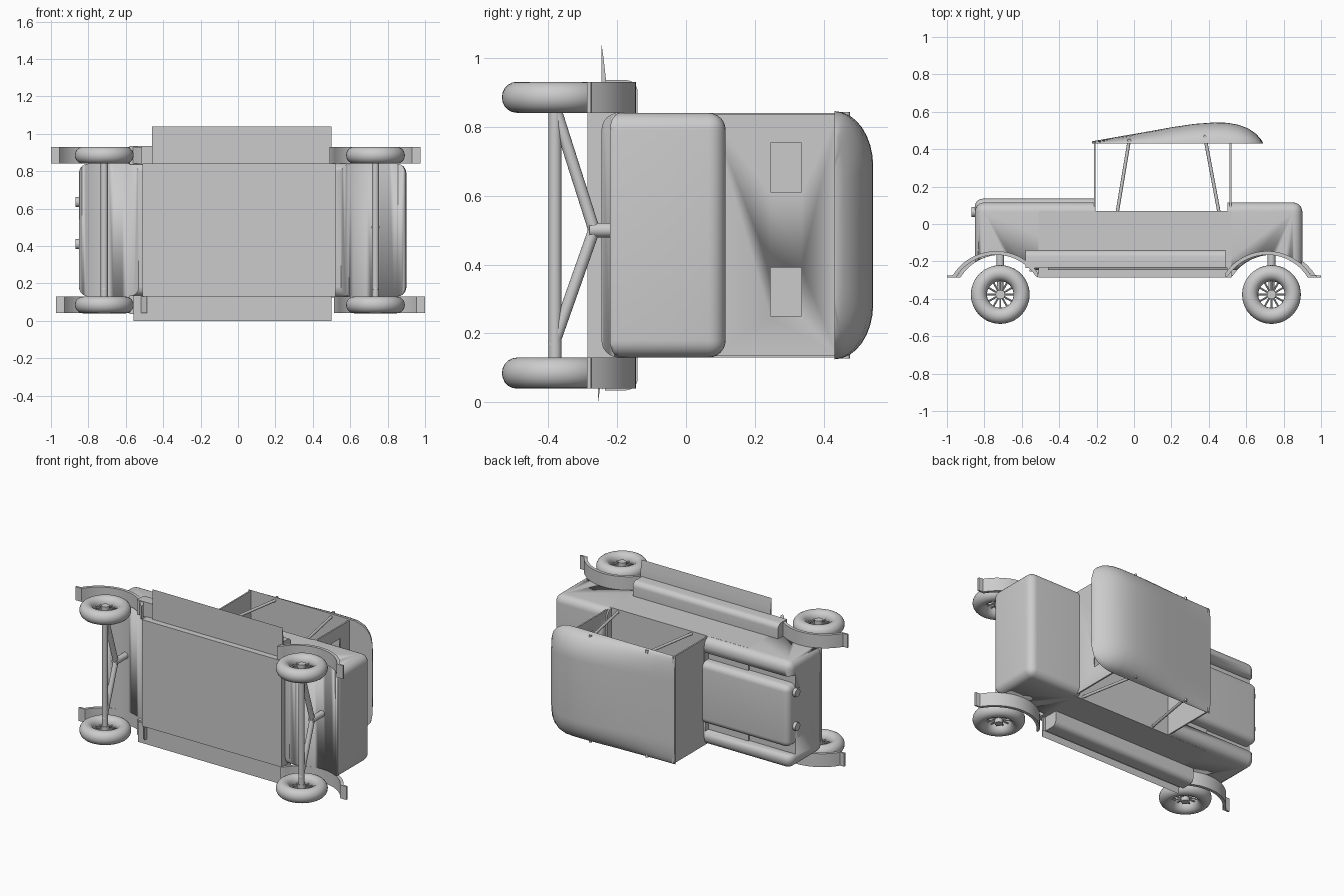
import bpy, bmesh, math
from mathutils import Vector

if "Cube" in bpy.data.objects:
    bpy.data.objects.remove(bpy.data.objects["Cube"])

grey = bpy.data.materials.new("plain_grey")
grey.use_nodes = True
grey.diffuse_color = (0.6, 0.6, 0.6, 1)
grey.node_tree.nodes["Principled BSDF"].inputs["Base Color"].default_value = (0.6, 0.6, 0.6, 1)

MID = 0.485          # middle of the car's width, along z
WHEELS = {"front": -0.715, "rear": 0.735}
SIDES = {"upper": 1, "lower": -1}


def finish(name, bm, smooth=True):
    bmesh.ops.recalc_face_normals(bm, faces=bm.faces)
    mesh = bpy.data.meshes.new(name)
    bm.to_mesh(mesh)
    bm.free()
    mesh.materials.append(grey)
    ob = bpy.data.objects.new(name, mesh)
    bpy.context.collection.objects.link(ob)
    bpy.ops.object.select_all(action='DESELECT')
    ob.select_set(True)
    bpy.context.view_layer.objects.active = ob
    if smooth:
        bpy.ops.object.shade_smooth_by_angle(angle=math.radians(35))
    return ob


def box(name, lo, hi, bevel=0, pick=lambda p: True):
    """Box between two corners, rounding the edges whose midpoint passes pick."""
    bm = bmesh.new()
    bmesh.ops.create_cube(bm, size=1)
    lo, hi = Vector(lo), Vector(hi)
    for v in bm.verts:
        v.co = (lo + hi) / 2 + v.co * (hi - lo)
    if bevel:
        edges = [e for e in bm.edges if pick((e.verts[0].co + e.verts[1].co) / 2)]
        bmesh.ops.bevel(bm, geom=edges, offset=bevel, segments=6, profile=0.5, affect='EDGES')
    return finish(name, bm)


def prism(name, points, shift):
    """Closed outline of 3D points pushed along a vector."""
    bm = bmesh.new()
    face = bm.faces.new([bm.verts.new(p) for p in points])
    new = bmesh.ops.extrude_face_region(bm, geom=[face])["geom"]
    bmesh.ops.translate(bm, vec=shift, verts=[g for g in new if isinstance(g, bmesh.types.BMVert)])
    return finish(name, bm)


def rod(name, a, b, r, sides=16):
    a, b = Vector(a), Vector(b)
    bm = bmesh.new()
    bmesh.ops.create_cone(bm, cap_ends=True, segments=sides, radius1=r, radius2=r, depth=(b - a).length)
    turn = (b - a).to_track_quat('Z', 'Y')
    for v in bm.verts:
        v.co = turn @ v.co + (a + b) / 2
    return finish(name, bm)


def cut(target, cutters):
    bpy.context.view_layer.objects.active = target
    for c in cutters:
        mod = target.modifiers.new("cut", 'BOOLEAN')
        mod.operation, mod.solver, mod.object = 'DIFFERENCE', 'EXACT', c
        bpy.ops.object.modifier_apply(modifier=mod.name)
        bpy.data.objects.remove(c)


# Body: square middle, rounded front and rear with wheel arches and a bonnet recess
box("cabin_body", (-0.51, -0.285, 0.13), (0.52, 0.07, 0.84))
rear = box("rear_body", (0.5, -0.245, 0.13), (0.9, 0.115, 0.84), 0.05, lambda p: p.x > 0.55)
front = box("front_body", (-0.85, -0.245, 0.13), (-0.21, 0.115, 0.84), 0.05, lambda p: p.x < -0.3)
for body, x in ((front, WHEELS["front"]), (rear, WHEELS["rear"])):
    cut(body, [rod("arch_cutter", (x, -0.418, -0.1), (x, -0.418, 1.1), 0.253, 64)])
cut(front, [box("recess_cutter", (-1, 0.06, 0.22), (-0.215, 0.3, 0.75))])
box("bonnet", (-0.85, -0.1, 0.28), (-0.21, 0.135, 0.69), 0.04, lambda p: p.x < -0.3 and p.y > -0.05)
for z in (0.41, 0.635):
    rod("headlight", (-0.87, 0.065, z), (-0.83, 0.065, z), 0.027, 24)

# Cabin: windscreen, rear panel with two windows, slanted posts
box("windscreen", (-0.215, 0.07, 0.13), (-0.205, 0.44, 0.84))
panel = box("rear_panel", (0.51, 0.07, 0.135), (0.52, 0.44, 0.835))
cut(panel, [box("window_cutter", (0.4, 0.245, z), (0.6, 0.335, z + 0.142)) for z in (0.25, 0.61)])
for side, s in SIDES.items():
    z = MID + s * 0.338
    for x0, x1, top in ((-0.09, -0.025, 0.45), (0.455, 0.378, 0.47)):
        rod(side + "_roof_post", (x0, 0.06, z), (x1, top, z), 0.009)
        rod(side + "_post_bolt", (x1, top - 0.004, z), (x1, top - 0.004, z + s * 0.02), 0.009)

# Roof: lofted arched sections, rising to the rear and rounded at the back corners
ROOF = [(-0.225, 0.442), (-0.1, 0.464), (0.05, 0.490), (0.2, 0.517), (0.32, 0.535), (0.43, 0.543),
        (0.5, 0.541), (0.56, 0.53), (0.61, 0.511), (0.65, 0.484), (0.675, 0.458), (0.69, 0.434)]
bm = bmesh.new()
rings = []
for x, top in ROOF:
    back = max(0, (x - 0.54) / 0.15)
    half = 0.36 - 0.12 * (1 - math.sqrt(max(0, 1 - back * back)))
    low = 0.43
    ring = []
    for s in (-1, 1):
        for i in range(9):
            a = math.pi / 2 * (i if s < 0 else 8 - i) / 8
            ring.append((x, low + (top - low) * math.sin(a), MID + s * (half - 0.16 + 0.16 * math.cos(a))))
    rings.append([bm.verts.new(p) for p in ring])
for a, b in zip(rings, rings[1:]):
    n = len(a)
    for i in range(n):
        bm.faces.new((a[i], a[(i + 1) % n], b[(i + 1) % n], b[i]))
bm.faces.new(rings[0])
bm.faces.new(rings[-1])
finish("roof", bm)

# Running boards: rounded step and thin tapered flap on each side
for side, s in SIDES.items():
    z0, z1 = MID + s * 0.35, MID + s * 0.45
    box(side + "_running_board", (-0.58, -0.235, min(z0, z1)), (0.49, -0.14, max(z0, z1)), 0.035,
        lambda p: p.y > -0.15 and abs(p.z - MID) > 0.44)
    x, tip, y = (-0.46, 1.04, -0.245) if s > 0 else (-0.56, 0.0, -0.255)
    prism(side + "_flap", [(x, y, z0), (x, y, tip), (x, y + 0.007, tip - s * 0.05),
                           (x, y + 0.013, z1), (x, y + 0.013, z0)], (0.5 - x, 0, 0))

# Mudguards: arched strips over each wheel
def arc(dx, r, floor):
    return max(floor, -0.418 + math.sqrt(max(0, r * r - dx * dx)))


for side, s in SIDES.items():
    for end, cx in WHEELS.items():
        out = -1 if end == "front" else 1
        cx += -0.022 if s > 0 else 0.003
        steps = [out * (-0.225 + 0.487 * i / 32) for i in range(33)]
        outline = [(cx + d, arc(d, 0.273, -0.275)) for d in steps]
        outline += [(cx + d, arc(d, 0.253, -0.287)) for d in reversed(steps)]
        z = MID + s * 0.355
        prism(f"{end}_{side}_mudguard", [(x, y, z) for x, y in outline], (0, 0, s * 0.089))

# Wheels: round tyre, hub and spokes
def wheel(name, x, y, z):
    bm = bmesh.new()
    grid = [[bm.verts.new((x + (0.114 + 0.043 * math.cos(v)) * math.cos(u),
                           y + (0.114 + 0.043 * math.cos(v)) * math.sin(u),
                           z + 0.045 * math.sin(v)))
             for v in (math.tau * j / 20 for j in range(20))]
            for u in (math.tau * i / 48 for i in range(48))]
    for i in range(48):
        for j in range(20):
            a, b = grid[i], grid[(i + 1) % 48]
            k = (j + 1) % 20
            bm.faces.new((a[j], b[j], b[k], a[k]))
    finish(name + "_tyre", bm)
    rod(name + "_hub", (x, y, z - 0.03), (x, y, z + 0.03), 0.025, 24)
    for i in range(12):
        a = math.tau * i / 12
        rod(name + "_spoke", (x, y, z), (x + 0.08 * math.cos(a), y + 0.08 * math.sin(a), z), 0.005, 8)


for end, x in WHEELS.items():
    for side, s in SIDES.items():
        wheel(f"{end}_{side}_wheel", x, -0.377, MID + s * 0.4)
    # Axle with its two braces and centre mount
    rod(end + "_axle", (x, -0.38, 0.085), (x, -0.38, 0.885), 0.019, 24)
    rod(end + "_upper_brace", (x, -0.375, 0.84), (x, -0.265, 0.495), 0.017)
    rod(end + "_lower_brace", (x, -0.385, 0.165), (x, -0.265, 0.505), 0.017)
    rod(end + "_brace_mount", (x, -0.28, 0.5), (x, -0.15, 0.5), 0.021, 24)
